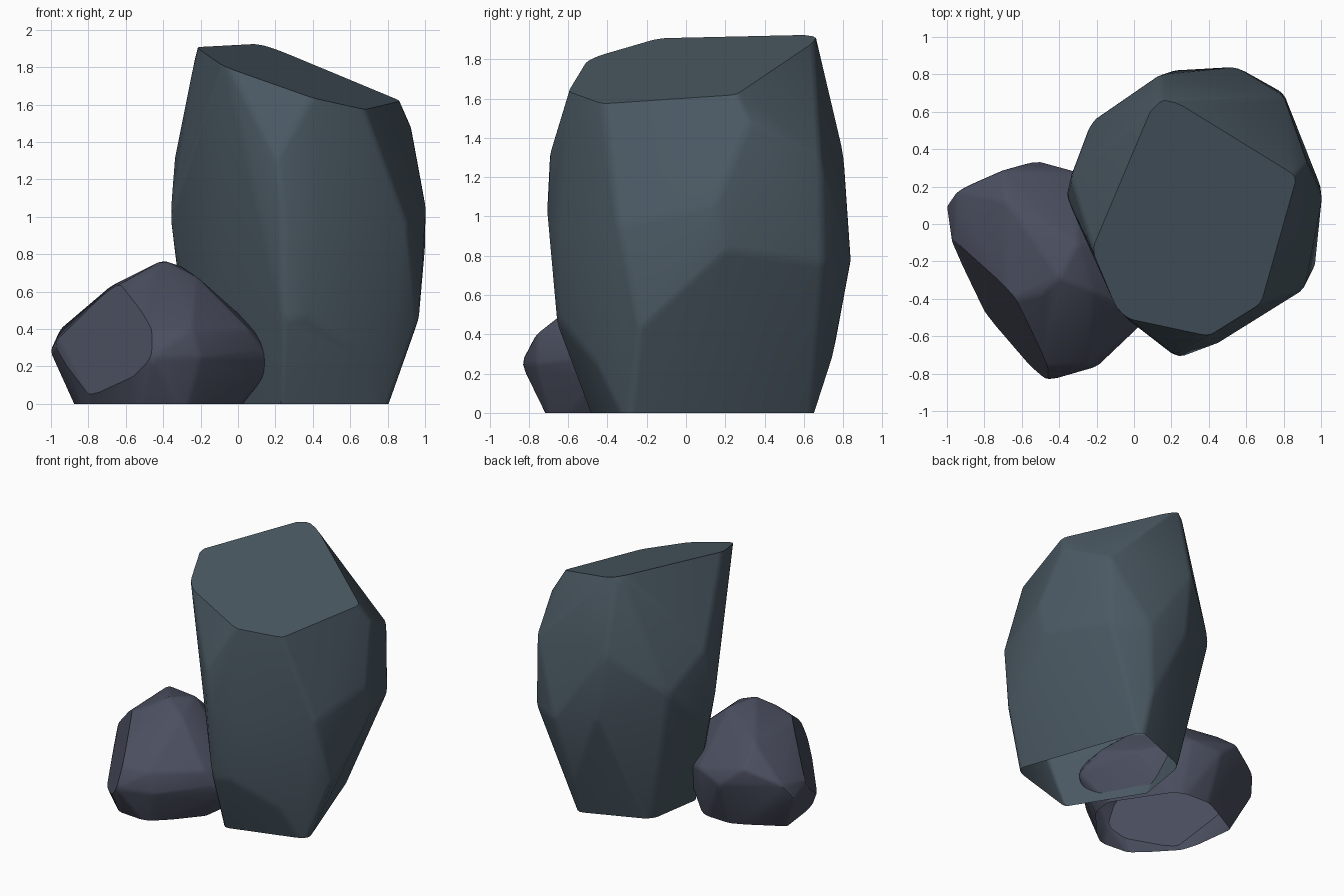
import bpy, bmesh
from math import radians
from mathutils import Vector

if "Cube" in bpy.data.objects:
    bpy.data.objects.remove(bpy.data.objects["Cube"])


def rock(name, points, cuts, color, bevel):
    """Convex stone with soft edges, sliced by (point, normal) planes, open at the ground."""
    bm = bmesh.new()
    for p in points:
        bm.verts.new(p)
    hull = bmesh.ops.convex_hull(bm, input=bm.verts[:])
    loose = {g for g in hull["geom_interior"] + hull["geom_unused"]
             if isinstance(g, bmesh.types.BMVert)}
    bmesh.ops.delete(bm, geom=list(loose), context='VERTS')
    # merge nearly flat triangles into broad facets
    bmesh.ops.dissolve_limit(bm, angle_limit=radians(5), verts=bm.verts[:], edges=bm.edges[:])
    bmesh.ops.recalc_face_normals(bm, faces=bm.faces[:])
    me = bpy.data.meshes.new(name)
    bm.to_mesh(me)
    bm.free()
    ob = bpy.data.objects.new(name, me)
    bpy.context.collection.objects.link(ob)
    mat = bpy.data.materials.new(name + "_stone")
    mat.diffuse_color = color
    mat.use_nodes = True
    mat.node_tree.nodes["Principled BSDF"].inputs["Base Color"].default_value = mat.diffuse_color
    me.materials.append(mat)
    # softened edges between facets
    mod = ob.modifiers.new("soft_edges", 'BEVEL')
    mod.width = bevel
    mod.segments = 2
    mod.limit_method = 'ANGLE'
    mod.angle_limit = radians(12)
    bpy.ops.object.select_all(action='DESELECT')
    ob.select_set(True)
    bpy.context.view_layer.objects.active = ob
    bpy.ops.object.modifier_apply(modifier=mod.name)
    # crisp flat cuts, capped; the ground cut stays open
    bm = bmesh.new()
    bm.from_mesh(me)
    for co, no in cuts:
        bmesh.ops.bisect_plane(bm, geom=bm.verts[:] + bm.edges[:] + bm.faces[:],
                               plane_co=co, plane_no=no, clear_outer=True)
        bmesh.ops.holes_fill(bm, edges=[e for e in bm.edges if e.is_boundary], sides=0)
    bmesh.ops.recalc_face_normals(bm, faces=bm.faces[:])
    bmesh.ops.bisect_plane(bm, geom=bm.verts[:] + bm.edges[:] + bm.faces[:],
                           plane_co=(0, 0, 0), plane_no=(0, 0, -1), clear_outer=True)
    bm.to_mesh(me)
    bm.free()
    bpy.ops.object.shade_smooth_by_angle(angle=radians(32))


def base(corners, slope=0.4, drop=0.08):
    """Ground corners continued below z = 0 so the ground cut trims them."""
    cx = sum(c[0] for c in corners) / len(corners)
    cy = sum(c[1] for c in corners) / len(corners)
    out = []
    for x, y in corners:
        d = Vector((x - cx, y - cy)).normalized() * slope * drop
        out.append((x - d.x, y - d.y, -drop))
    return out


# tall rock: slanted flat top, belly, narrower base
rim = [(0.13, 0.66), (-0.22, -0.17), (-0.09, -0.48), (0.42, -0.59), (0.66, -0.44), (0.85, 0.22)]
tall = [(x * 0.985 + 0.005, y * 0.985, 1.917 - 0.319 * x + 0.157 * y) for x, y in rim]
tall += base([(0.22, -0.49), (0.81, -0.31), (0.47, 0.66), (-0.02, 0.47), (-0.1, 0)], 0.35)
tall += [
    (0.21, -0.7, 1.3), (0.24, -0.715, 1.02), (0.24, -0.66, 0.45),      # front ridge
    (0.45, -0.635, 0.95), (0.37, -0.635, 0.47), (0.68, -0.455, 0.25),  # right front facets
    (0.91, -0.35, 0.95), (0.965, -0.24, 0.43),                         # right front edge
    (1.0, 0.2, 0.83), (1.005, 0.15, 1.07), (0.93, 0.32, 1.48),         # right belly
    (0.8, 0.69, 1.3), (0.8, 0.7, 0.76),                                # right back edge
    (0.55, 0.84, 0.77), (0.14, 0.8, 1.35), (0.2, 0.82, 0.85), (0.46, 0.745, 0.26),  # back
    (-0.23, 0.545, 1.05), (-0.34, 0.25, 1.32), (-0.365, 0.15, 1.0), (-0.33, 0.2, 0.72),  # left
]
slant = ((0, 0, 1.857), (0.319, -0.157, 1))
rock("tall_rock", tall, [slant], (0.07, 0.1, 0.125, 1), 0.03)

# low rock leaning on the left front, its right end pushed into the tall one
cut_n = Vector((-0.175, -0.125, 0.064)).normalized()
cut_co = Vector((-0.72, -0.44, 0.33))
cut_face = [(-0.985, -0.13, 0.33), (-0.67, -0.41, 0.635), (-0.49, -0.79, 0.4),
            (-0.54, -0.81, 0.2), (-0.79, -0.51, 0.08)]
low = []
for p in cut_face:
    # flatten onto the cut plane, then lift past it so the slice is clean
    v = Vector(p)
    v -= cut_n * ((v - cut_co).dot(cut_n) - 0.04)
    low.append(v + (cut_co - v) * 0.08)
low += base([(-0.27, 0.19), (-0.52, 0.2), (-0.87, 0), (-0.83, -0.38),
             (-0.54, -0.69), (-0.28, -0.71), (-0.03, -0.42), (0.0, -0.2)])
low += [
    (-1.005, 0.1, 0.28), (-0.95, 0.18, 0.4), (-0.7, 0.29, 0.5), (-0.52, 0.34, 0.35), (-0.3, 0.28, 0.4),  # back
    (-0.68, 0.12, 0.63), (-0.4, -0.29, 0.77), (-0.3, -0.1, 0.735), (-0.5, -0.38, 0.7), (-0.22, -0.36, 0.68),  # crown
    (-0.46, -0.84, 0.25), (-0.25, -0.76, 0.4), (-0.2, -0.765, 0.25),   # front
    (0.06, -0.5, 0.4), (0.1, -0.48, 0.28), (0.085, -0.45, 0.14),       # right
    (0.2, -0.37, 0.22), (0.14, -0.2, 0.36), (0.0, 0.04, 0.3),          # buried end
]
rock("low_rock", low, [(cut_co - cut_n * 0.003, cut_n)], (0.07, 0.078, 0.115, 1), 0.025)
